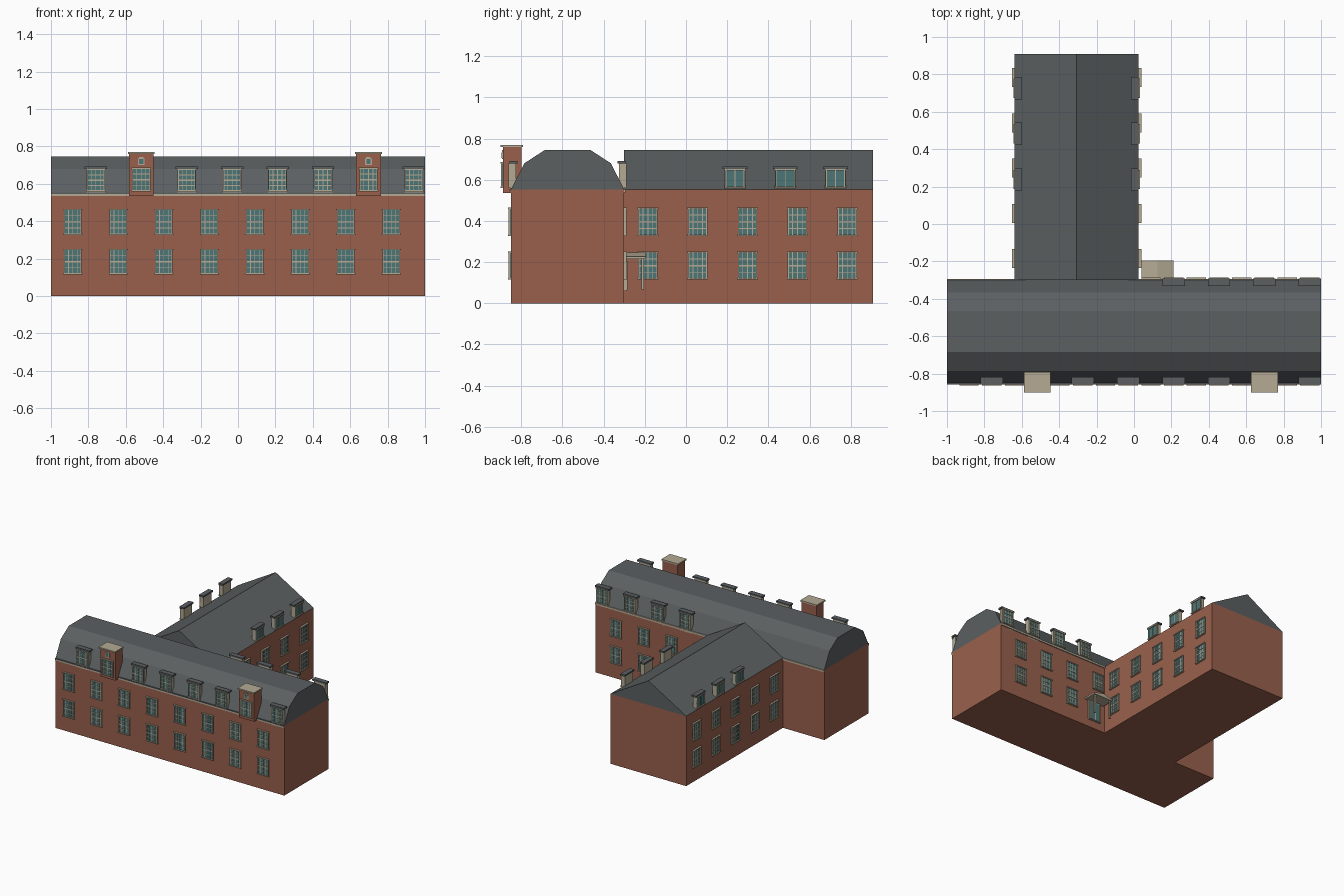
import bpy, bmesh, math
from mathutils import Matrix, Vector

if "Cube" in bpy.data.objects:
    bpy.data.objects.remove(bpy.data.objects["Cube"])


def material(name, rgb):
    m = bpy.data.materials.new(name)
    m.diffuse_color = (*rgb, 1)
    m.use_nodes = True
    m.node_tree.nodes["Principled BSDF"].inputs["Base Color"].default_value = m.diffuse_color
    return m


MATS = [material("brick", (0.32, 0.118, 0.073)),
        material("slate", (0.105, 0.116, 0.12)),
        material("stone", (0.46, 0.40, 0.295)),
        material("glass", (0.075, 0.18, 0.185))]
BRICK, SLATE, STONE, GLASS = range(4)


def finish(name, bm):
    bmesh.ops.recalc_face_normals(bm, faces=bm.faces)
    me = bpy.data.meshes.new(name)
    bm.to_mesh(me)
    bm.free()
    for m in MATS:
        me.materials.append(m)
    ob = bpy.data.objects.new(name, me)
    bpy.context.collection.objects.link(ob)
    return ob


def box(bm, x, y, z, mat, M=Matrix()):
    """Box from (min, max) ranges, placed by matrix M."""
    c = Vector([(r[0] + r[1]) / 2 for r in (x, y, z)])
    s = [r[1] - r[0] for r in (x, y, z)]
    res = bmesh.ops.create_cube(bm, size=1, matrix=M @ Matrix.Translation(c) @ Matrix.Diagonal((*s, 1)))
    for f in {f for v in res["verts"] for f in v.link_faces}:
        f.material_index = mat


def prism(bm, profile, vec, mat):
    """Extrude a closed 3D profile along vec."""
    face = bm.faces.new([bm.verts.new(p) for p in profile])
    face.material_index = mat
    ext = bmesh.ops.extrude_face_region(bm, geom=[face], use_keep_orig=True)["geom"]
    bmesh.ops.translate(bm, vec=vec, verts=[g for g in ext if isinstance(g, bmesh.types.BMVert)])
    for f in bm.faces:
        f.material_index = mat


def facing(x, y, side):
    """Local frame on a wall: local x runs along it, local -y points outward."""
    angle = {"front": 0, "right": 90, "back": 180, "left": -90}[side]
    return Matrix.Translation((x, y, 0)) @ Matrix.Rotation(math.radians(angle), 4, "Z")


def window(bm, M, z0, z1, w=0.094, cols=4, rows=4):
    """Glazed panel with frame, glazing bars, sill and lintel."""
    h, t = w / 2, 0.006
    box(bm, (-h, h), (-0.006, 0.004), (z0, z1), GLASS, M)
    for s in (-1, 1):
        e = s * (h - t / 2)
        box(bm, (e - t / 2, e + t / 2), (-0.011, 0.002), (z0, z1), STONE, M)
    for z in (z0, z1):
        box(bm, (-h - 0.004, h + 0.004), (-0.014, 0.002), (z - 0.003, z + 0.004), STONE, M)
    for i in range(1, cols):
        u = -h + w * i / cols
        box(bm, (u - 0.002, u + 0.002), (-0.009, 0), (z0, z1), STONE, M)
    for i in range(1, rows):
        z = z0 + (z1 - z0) * i / rows
        b = 0.004 if i * 2 == rows else 0.002
        box(bm, (-h, h), (-0.009, 0), (z - b, z + b), STONE, M)


def dormer(bm, M, top, cols=4, rows=4):
    """Upright slab dormer with a window and a flat slate cap."""
    box(bm, (-0.05, 0.05), (0, 0.025), (0.53, top), STONE, M)
    window(bm, M, 0.562, top - 0.008, 0.096, cols, rows)
    box(bm, (-0.06, 0.06), (-0.008, 0.032), (top - 0.004, top + 0.008), SLATE, M)


EAVE, TOP = 0.553, 0.745
FRONT, BACK, END = -0.85, -0.30, 0.908
WX0, WX1 = -0.638, 0.025

# Brick walls
bm = bmesh.new()
box(bm, (-1, 1), (FRONT, BACK), (0, EAVE), BRICK)
finish("main_block_walls", bm)
bm = bmesh.new()
box(bm, (WX0, WX1), (BACK, END), (0, EAVE), BRICK)
finish("wing_walls", bm)

# Faceted main roof and gabled wing roof
bm = bmesh.new()
prof = [(FRONT, EAVE), (-0.785, 0.68), (-0.685, TOP), (-0.465, TOP), (-0.365, 0.68), (BACK, EAVE)]
prism(bm, [(-1, y, z) for y, z in prof], (2, 0, 0), SLATE)
finish("main_roof", bm)
bm = bmesh.new()
mid = (WX0 + WX1) / 2
prism(bm, [(WX0, BACK, EAVE), (mid, BACK, TOP), (WX1, BACK, EAVE)], (0, END - BACK, 0), SLATE)
finish("wing_roof", bm)

# Eaves cornice
bm = bmesh.new()
box(bm, (-1, 1), (FRONT - 0.006, FRONT + 0.004), (0.536, 0.546), STONE)
box(bm, (-1, 1), (FRONT - 0.007, FRONT + 0.004), (0.546, EAVE), SLATE)
for x in ((-1, WX0), (WX1, 1)):
    box(bm, x, (BACK - 0.004, BACK + 0.007), (0.538, EAVE), STONE)
finish("cornice", bm)

# Windows in the walls
ROWS = ((0.118, 0.248), (0.33, 0.462))
main_x = [-0.883 + 0.2432 * i for i in range(8)]
wing_y = [-0.185 + 0.242 * i for i in range(5)]
spots = {"front": [(x, FRONT) for x in main_x],
         "back": [(x, BACK) for x in main_x[4:]],
         "right": [(WX1, y) for y in wing_y],
         "left": [(WX0, y) for y in wing_y]}
for side, points in spots.items():
    bm = bmesh.new()
    for i, (x, y) in enumerate(points):
        for r, (z0, z1) in enumerate(ROWS):
            if side == "back" and i == 0 and r == 0:
                continue  # the door is here
            window(bm, facing(x, y, side), z0, z1)
    finish(side + "_windows", bm)

# Dormers
dorm_x = [-0.76 + 0.2429 * i for i in range(8)]
TOWERS = (1, 6)
bm = bmesh.new()
for i, x in enumerate(dorm_x):
    if i not in TOWERS:
        dormer(bm, facing(x, FRONT, "front"), 0.684)
    if i >= 4:
        dormer(bm, facing(x, BACK, "back"), 0.684)
finish("main_dormers", bm)
bm = bmesh.new()
for y in (0.238, 0.482, 0.726):
    dormer(bm, facing(WX1 - 0.008, y, "right"), 0.656, 2, 1)
    dormer(bm, facing(WX0 + 0.008, y, "left"), 0.656, 2, 1)
finish("wing_dormers", bm)

# Brick tower dormers with a small upper light
for i in TOWERS:
    bm = bmesh.new()
    M = facing(dorm_x[i], -0.888, "front")
    box(bm, (-0.066, 0.066), (0, 0.09), (0.535, 0.76), BRICK, M)
    box(bm, (-0.072, 0.072), (-0.012, 0.096), (0.758, 0.769), STONE, M)
    window(bm, M, 0.562, 0.682, 0.098)
    box(bm, (-0.018, 0.018), (-0.005, 0.002), (0.70, 0.736), STONE, M)
    box(bm, (-0.012, 0.012), (-0.005, 0.002), (0.736, 0.744), STONE, M)
    box(bm, (-0.011, 0.011), (-0.008, 0.002), (0.706, 0.732), GLASS, M)
    finish("tower_dormer", bm)

# Door and porch in the inner corner
bm = bmesh.new()
M = facing(0.125, BACK, "back")
box(bm, (-0.055, 0.055), (-0.010, 0.002), (0.06, 0.215), STONE, M)
box(bm, (-0.045, 0.045), (-0.013, 0), (0.064, 0.205), GLASS, M)
for u in (-0.045, 0, 0.045):
    box(bm, (u - 0.003, u + 0.003), (-0.016, 0), (0.064, 0.205), STONE, M)
finish("door", bm)
bm = bmesh.new()
prism(bm, [(0.04, BACK, 0.226), (0.125, BACK, 0.246), (0.21, BACK, 0.226)], (0, 0.105, 0), STONE)
box(bm, (-0.085, 0.085), (-0.105, 0), (0.214, 0.227), STONE, M)
for u in (-0.07, 0.07):
    box(bm, (u - 0.006, u + 0.006), (-0.096, -0.084), (0.068, 0.216), STONE, M)
finish("porch", bm)
